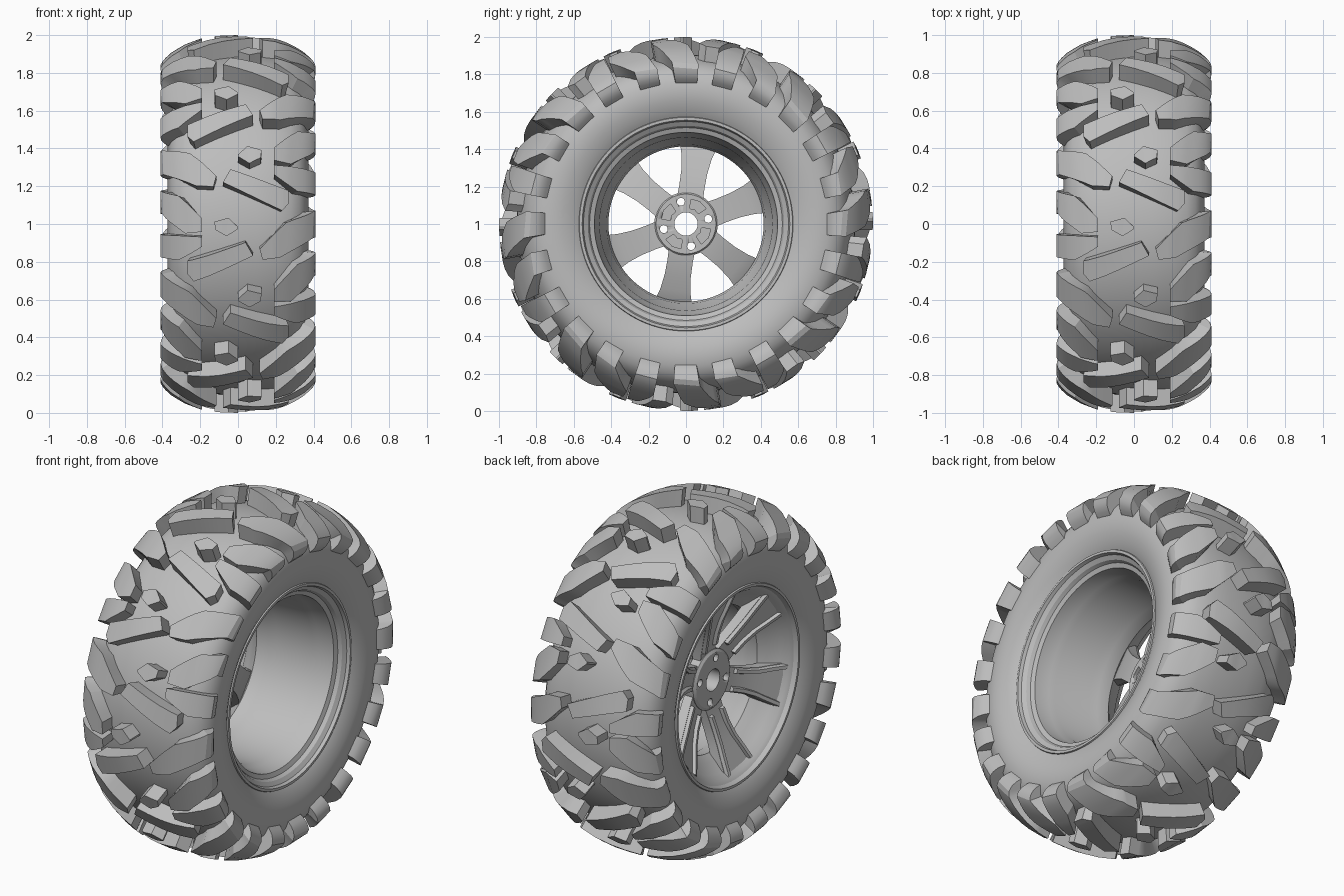
import bpy, bmesh
from math import sin, cos, radians

if "Cube" in bpy.data.objects:
    bpy.data.objects.remove(bpy.data.objects["Cube"], do_unlink=True)

grey = bpy.data.materials.new("mid grey")
grey.use_nodes = True
grey.diffuse_color = (0.51, 0.51, 0.51, 1)
grey.node_tree.nodes["Principled BSDF"].inputs["Base Color"].default_value = (0.51, 0.51, 0.51, 1)


def polar(x, r, deg):
    """Point on the wheel: x along the axle, radius, angle up from the front."""
    a = radians(deg)
    return (x, -r * cos(a), 1 + r * sin(a))


def finish(bm, name, angle=30):
    bmesh.ops.recalc_face_normals(bm, faces=bm.faces)
    mesh = bpy.data.meshes.new(name)
    bm.to_mesh(mesh)
    bm.free()
    obj = bpy.data.objects.new(name, mesh)
    bpy.context.collection.objects.link(obj)
    mesh.materials.append(grey)
    bpy.ops.object.select_all(action="DESELECT")
    obj.select_set(True)
    bpy.context.view_layer.objects.active = obj
    bpy.ops.object.shade_smooth_by_angle(angle=radians(angle))
    return obj


def skin(bm, rings, closed=False):
    """Join successive vertex rings with quads; cap the ends unless closed."""
    rings = [[bm.verts.new(p) for p in ring] for ring in rings]
    n = len(rings[0])
    pairs = list(zip(rings, rings[1:]))
    if closed:
        pairs.append((rings[-1], rings[0]))
    for a, b in pairs:
        for i in range(n):
            j = (i + 1) % n
            bm.faces.new((a[i], a[j], b[j], b[i]))
    if not closed:
        bm.faces.new(rings[0])
        bm.faces.new(rings[-1][::-1])


def revolve(name, profile, steps=120):
    bm = bmesh.new()
    skin(bm, [[polar(x, r, 360 * k / steps) for x, r in profile] for k in range(steps)], True)
    return finish(bm, name)


# Tyre body: half profile mirrored about the centre plane
half = [(0.32, 0.555), (0.335, 0.58), (0.35, 0.61), (0.366, 0.66), (0.372, 0.71), (0.366, 0.76),
        (0.352, 0.80), (0.325, 0.835), (0.28, 0.865), (0.2, 0.89), (0.1, 0.902)]
revolve("tyre_body", half + [(0, 0.905)] + [(-x, r) for x, r in reversed(half)])

# Wheel rim: flanges, bead seats and a deep barrel
revolve("wheel_rim", [
    (0.325, 0.575), (0.338, 0.57), (0.338, 0.555), (0.32, 0.548), (0.305, 0.525), (0.285, 0.515),
    (0.275, 0.49), (0.19, 0.477), (0.16, 0.462), (-0.06, 0.448), (-0.10, 0.425), (-0.17, 0.415),
    (-0.21, 0.45), (-0.26, 0.50), (-0.30, 0.525), (-0.315, 0.545), (-0.34, 0.555), (-0.34, 0.57),
    (-0.325, 0.575), (-0.29, 0.56), (-0.2, 0.52), (0, 0.50), (0.29, 0.56)])

# Tread lugs follow an outer and an inner curve: (distance from centre, x, radius)
OUTER = [(0, 0, 1.0), (0.1, 0.1, 0.997), (0.2, 0.2, 0.982), (0.27, 0.28, 0.952), (0.33, 0.35, 0.91),
         (0.38, 0.395, 0.87), (0.42, 0.41, 0.845), (0.46, 0.408, 0.815), (0.5, 0.394, 0.785),
         (0.56, 0.367, 0.757)]
INNER = [(0, 0, 0.895), (0.2, 0.2, 0.88), (0.3, 0.28, 0.85), (0.38, 0.33, 0.815),
         (0.5, 0.355, 0.77), (0.56, 0.36, 0.75)]


def on_curve(curve, s):
    side, s = (-1 if s < 0 else 1), abs(s)
    for (s0, x0, r0), (s1, x1, r1) in zip(curve, curve[1:]):
        if s <= s1:
            t = (s - s0) / (s1 - s0)
            return side * (x0 + t * (x1 - x0)), r0 + t * (r1 - r0)
    return side * curve[-1][1], curve[-1][2]


def lug(bm, stations, mirror, turn):
    """Stations hold (upper edge s, angle, lower edge s, angle)."""
    fine = []
    for a, b in zip(stations, stations[1:]):
        fine += [[p + (q - p) * k / 4 for p, q in zip(a, b)] for k in range(4)]
    fine.append(stations[-1])
    rings = []
    for su, au, sl, al in fine:
        su, sl, au, al = su * mirror, sl * mirror, au + turn, al + turn
        rings.append([polar(*on_curve(OUTER, su), au), polar(*on_curve(OUTER, sl), al),
                      polar(*on_curve(INNER, sl), al), polar(*on_curve(INNER, su), au)])
    skin(bm, rings)


# Eight repeats on each side, the sides half a step apart
LUGS = {
    "long_shoulder_lugs": [(-0.115, 14.8, -0.13, 11.5), (-0.25, 23, -0.22, 12),
                           (-0.40, 27, -0.38, 17.5), (-0.56, 27, -0.56, 18.3)],
    "middle_shoulder_lugs": [(-0.19, 1.7, -0.19, -2.4), (-0.30, 9.2, -0.27, -3),
                             (-0.42, 12, -0.40, 3.7), (-0.56, 12, -0.56, 3.7)],
    "short_shoulder_lugs": [(-0.19, -4, -0.19, -7), (-0.30, -3.8, -0.30, -11.8),
                            (-0.42, -3.8, -0.42, -12), (-0.56, -3.8, -0.56, -12)],
    "centre_bars": [(-0.26, -11.8, -0.26, -16), (-0.23, -11.2, -0.23, -18.3), (0.04, -5.6, 0.08, -9.7)],
    "centre_studs": [(0, 21.6, 0, 21), (0.05, 24.4, 0.06, 18.8), (0.125, 23.2, 0.12, 20.7)],
}
for name, stations in LUGS.items():
    bm = bmesh.new()
    for k in range(8):
        lug(bm, stations, 1, 45 * k)
        lug(bm, stations, -1, 45 * k - 22.5)
    finish(bm, name, 25)


def spoke_point(x, r, w, deg):
    """Point at radius r and sideways offset w on a spoke at the given angle from +y."""
    a = radians(deg)
    return (x, r * cos(a) - w * sin(a), 1 + r * sin(a) + w * cos(a))


# Spokes: flared panels dished inwards to the hub, with a raised rib along each edge
panels, ribs = bmesh.new(), bmesh.new()
PANEL = [(0.15, -0.158, -0.105, 0.07), (0.2, -0.168, -0.112, 0.068), (0.28, -0.19, -0.132, 0.07),
         (0.36, -0.218, -0.158, 0.081), (0.42, -0.243, -0.18, 0.098), (0.51, -0.28, -0.24, 0.12)]
for k in range(6):
    deg = 21 + 60 * k
    skin(panels, [[spoke_point(f, r, -w, deg), spoke_point(f, r, w, deg),
                   spoke_point(b, r, w, deg), spoke_point(b, r, -w, deg)] for r, f, b, w in PANEL])
    for side in (-1, 1):
        skin(ribs, [[spoke_point(f - 0.02, r, side * (w - 0.028), deg),
                     spoke_point(f - 0.02, r, side * (w - 0.008), deg),
                     spoke_point(f + 0.01, r, side * w, deg),
                     spoke_point(f + 0.01, r, side * (w - 0.036), deg)] for r, f, b, w in PANEL[1:]])
finish(panels, "spoke_panels")
finish(ribs, "spoke_ribs")

# Hub with a centre bore, four bolt holes and four shallow pockets at the back
hub = revolve("hub", [(-0.1, 0.062), (-0.1, 0.16), (-0.11, 0.17), (-0.165, 0.17),
                      (-0.175, 0.155), (-0.175, 0.062)], 48)
bolts, pockets = bmesh.new(), bmesh.new()
for k in range(4):
    deg = 13 + 90 * k
    skin(bolts, [[spoke_point(x, 0.122 + 0.021 * cos(radians(a)), 0.021 * sin(radians(a)), deg)
                  for a in range(0, 360, 20)] for x in (-0.3, 0)])
    skin(pockets, [[spoke_point(x, r, 0, deg + a)
                    for r, a in ((0.085, 27), (0.135, 24), (0.14, 45), (0.135, 66), (0.085, 63), (0.09, 45))]
                   for x in (-0.12, 0)])
for bm, name in ((bolts, "bolt_hole_cutter"), (pockets, "pocket_cutter")):
    cutter = finish(bm, name)
    cutter.hide_render = True
    cutter.hide_viewport = True
    mod = hub.modifiers.new(name, "BOOLEAN")
    mod.operation, mod.solver, mod.object = "DIFFERENCE", "EXACT", cutter
